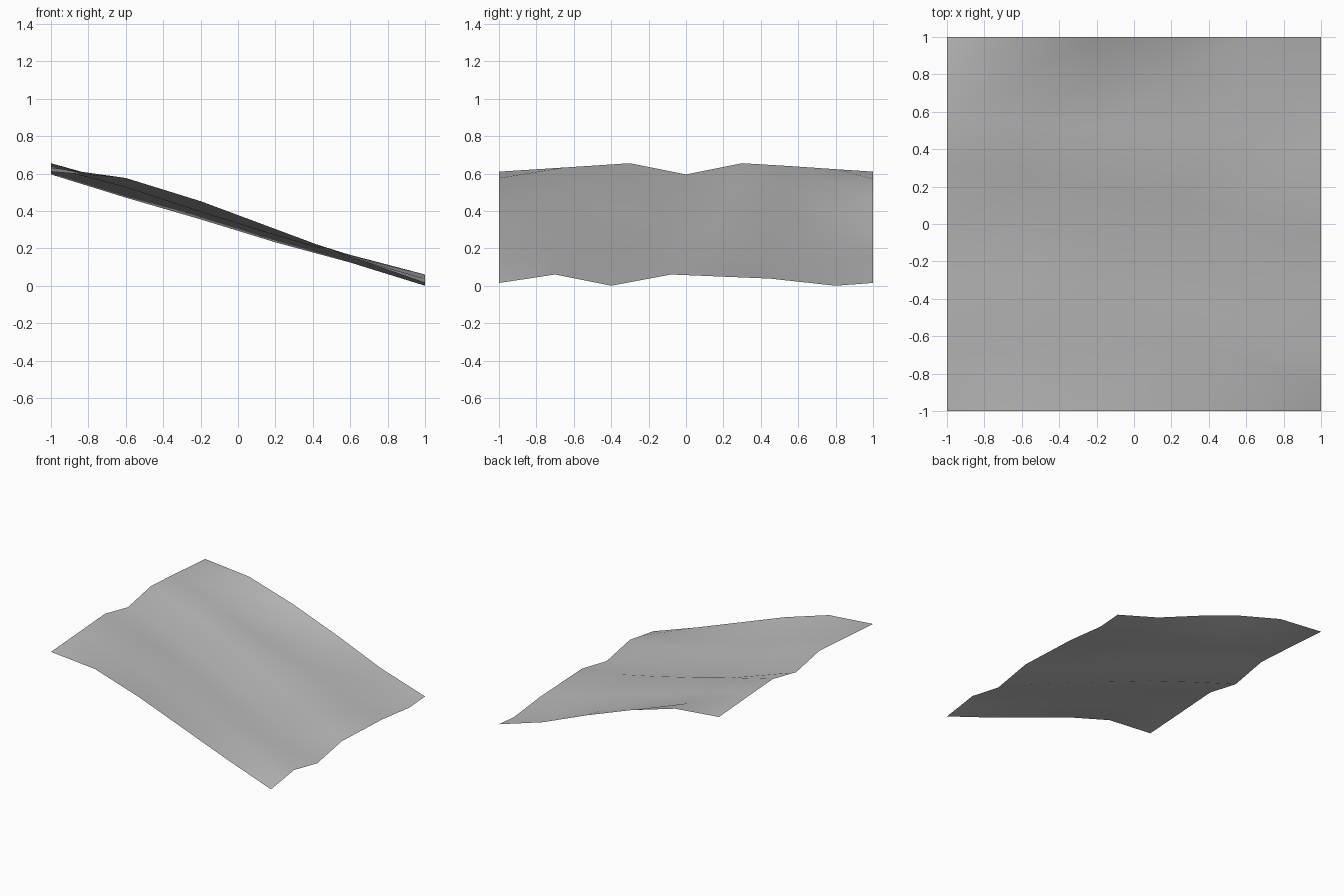
import bpy
import bmesh

default_cube = bpy.data.objects.get("Cube")
if default_cube:
    bpy.data.objects.remove(default_cube, do_unlink=True)

# Each contour line crosses the sheet from -x to +x:
# y at the start, y at the end, sideways bow, and lift above the slope in hundredths
CONTOURS = {
    "front_edge": (-1, -1, 0, (0, 8.5, 8, 5, 2, 0)),
    "front_hollow": (-.65, -.85, .12, (2.2, 3.5, 2.3, 1.7, 2, 2.2)),
    "front_ridge": (-.3, -.7, .13, (4.5, 5, 3.3, 2.7, 3.1, 4.5)),
    "valley": (0, -.4, .1, (-1.5, -2, -1.7, -2.1, -1, -1.5)),
    "back_ridge": (.3, -.08, .06, (4.5, 5.2, 4.5, 3.8, 3, 4.5)),
    "back_slope": (.55, .45, 0, (3, 4, 2.3, 2.2, 1.6, 2.3)),
    "back_hollow": (.8, .8, 0, (1.3, 5, 2.3, 1.7, .2, -1.5)),
    "back_edge": (1, 1, 0, (0, 8, 8, 5, .5, 0)),
}


def slope_height(x):
    """Even hillside falling towards +x."""
    return .3125 - .2975 * x


def contour_points(start, end, bow, lifts):
    """Points along one contour line, evenly spaced in x."""
    last = len(lifts) - 1
    points = []
    for i, lift in enumerate(lifts):
        t = i / last
        x = 2 * t - 1
        y = start + (end - start) * t + bow * (1 - x * x)
        points.append((x, y, slope_height(x) + lift / 100))
    return points


def make_material(name, color):
    material = bpy.data.materials.new(name)
    material.use_nodes = True
    material.diffuse_color = color
    shader = next(n for n in material.node_tree.nodes if n.type == 'BSDF_PRINCIPLED')
    shader.inputs["Base Color"].default_value = color
    return material


# Terrain sheet: bridge neighbouring contour lines with quads
bm = bmesh.new()
rows = [[bm.verts.new(p) for p in contour_points(*line)] for line in CONTOURS.values()]
for near, far in zip(rows, rows[1:]):
    for i in range(len(near) - 1):
        bm.faces.new((near[i], near[i + 1], far[i + 1], far[i]))
bmesh.ops.triangulate(bm, faces=bm.faces[:])
for face in bm.faces:
    face.smooth = True

mesh = bpy.data.meshes.new("hillside_terrain")
bm.to_mesh(mesh)
bm.free()
mesh.materials.append(make_material("stone grey", (.5, .5, .5, 1)))
terrain = bpy.data.objects.new("hillside_terrain", mesh)
bpy.context.collection.objects.link(terrain)
